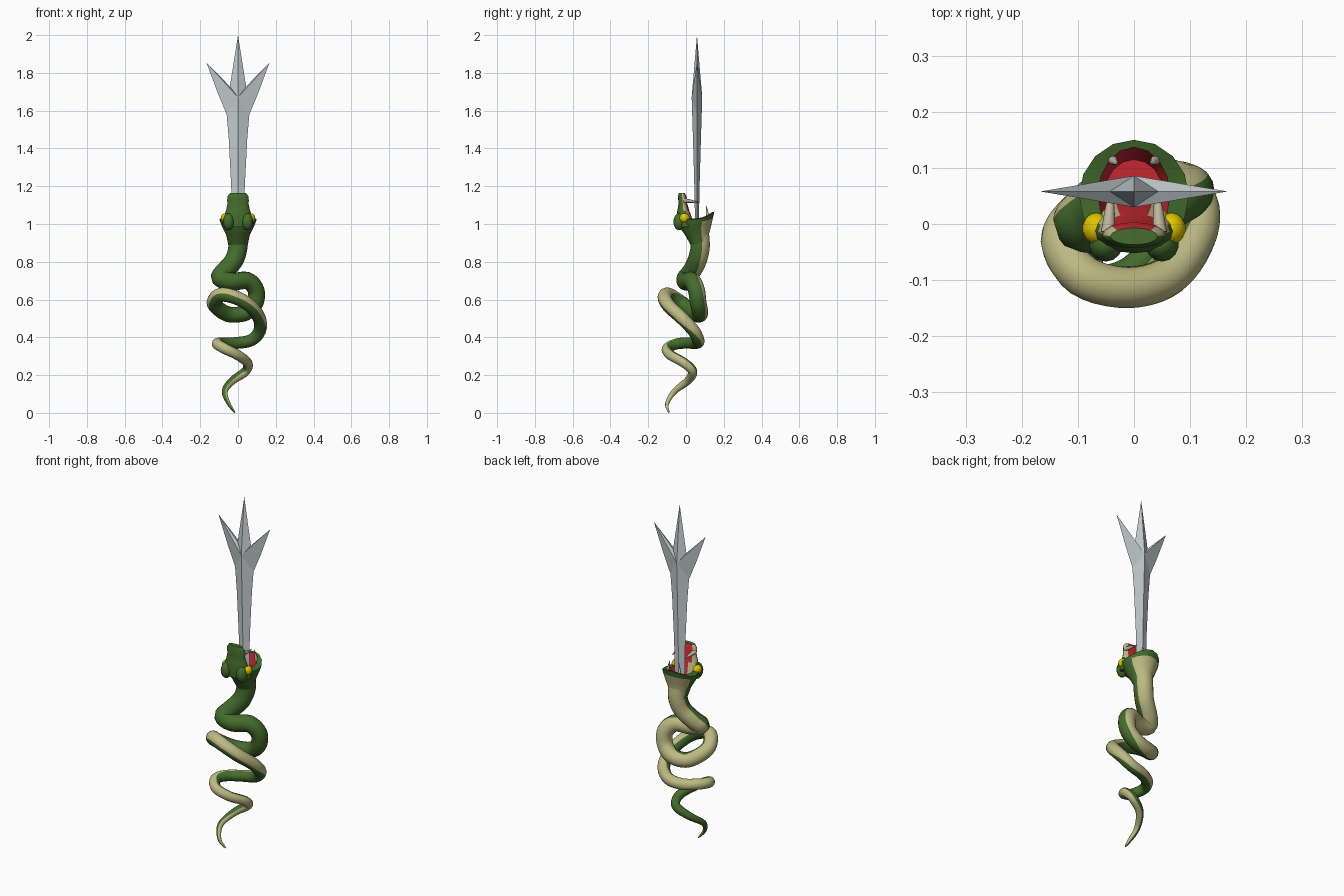
import bpy, bmesh, math
from mathutils import Vector

cube = bpy.data.objects.get("Cube")
if cube:
    bpy.data.objects.remove(cube, do_unlink=True)


def material(name, r, g, b):
    m = bpy.data.materials.new(name)
    m.use_nodes = True
    m.diffuse_color = (r, g, b, 1)
    bsdf = next(n for n in m.node_tree.nodes if n.type == 'BSDF_PRINCIPLED')
    bsdf.inputs["Base Color"].default_value = (r, g, b, 1)
    return m


green = material("scale green", .058, .15, .026)
cream = material("belly cream", .51, .49, .23)
red = material("mouth red", .55, .02, .03)
yellow = material("eye yellow", .75, .56, 0)
ivory = material("fang ivory", .55, .47, .36)
steel = material("blade steel", .56, .62, .63)


def finish(name, bm, mats, rule=None, angle=None):
    """Turn a bmesh into an object; rule(face) gives the material index."""
    bmesh.ops.remove_doubles(bm, verts=bm.verts, dist=1e-5)
    bmesh.ops.recalc_face_normals(bm, faces=bm.faces)
    bm.normal_update()
    if rule:
        for f in bm.faces:
            f.material_index = rule(f)
    me = bpy.data.meshes.new(name)
    bm.to_mesh(me)
    bm.free()
    for m in mats:
        me.materials.append(m)
    ob = bpy.data.objects.new(name, me)
    bpy.context.collection.objects.link(ob)
    if angle:
        bpy.ops.object.select_all(action='DESELECT')
        ob.select_set(True)
        bpy.context.view_layer.objects.active = ob
        bpy.ops.object.shade_smooth_by_angle(angle=math.radians(angle))
    return ob


def loft(rings, side_rule=None):
    """Skin a list of point rings, closing both ends."""
    bm = bmesh.new()
    vs = [[bm.verts.new(p) for p in ring] for ring in rings]
    n = len(vs[0])
    for a, b in zip(vs, vs[1:]):
        for j in range(n):
            k = (j + 1) % n
            f = bm.faces.new((a[j], a[k], b[k], b[j]))
            if side_rule:
                f.material_index = side_rule(j)
    bm.faces.new(vs[0])
    bm.faces.new(vs[-1])
    return bm


def spline(points, t):
    """Catmull-Rom point at parameter t."""
    i = min(int(t), len(points) - 2)
    f = t - i
    a, b, c, d = (Vector(points[max(0, min(k, len(points) - 1))]) for k in range(i - 1, i + 3))
    return (2 * b + (c - a) * f + (2 * a - 5 * b + 4 * c - d) * f ** 2
            + (3 * b - a - 3 * c + d) * f ** 3) / 2


# Coiled body: centre line in hundredths, and the way the belly faces at every second point
path = [(0, 7, 95), (0, 7.5, 88), (-2, 6, 81), (-7, 3, 75), (-9.5, 0, 71.5), (-3, 0, 69.5),
        (5, 3, 70), (9.5, 5.5, 65), (9, 6.5, 58), (4, 7.5, 53), (-4, 6, 52), (-9.5, 2, 54.5),
        (-12.7, -3, 58.5), (-9, -9.3, 62.5), (-1, -11.3, 61), (6.5, -9, 56.5), (11.3, -2, 50),
        (11.5, 4, 43.5), (7, 6.5, 38.5), (-1, 5.5, 37), (-8, 1, 37), (-11, -5, 36.5),
        (-7, -10, 34), (0, -8, 30.5), (5, -1, 26.5), (4, 3.5, 22), (-3, 1, 17),
        (-7, -6, 11.5), (-5, -10, 5), (-1.5, -9, 0)]
belly = [(0, 1, 0), (0, 1, 0), (-.2, .8, -.5), (-.3, .8, -.2), (-.6, .8, .4), (-.4, .8, -.2),
         (-.8, .3, .4), (.3, -.1, .8), (.8, .2, .5), (-.1, .9, .4), (-.7, .6, .4),
         (-.4, -.8, .4), (.8, -.5, -.3), (.7, -.2, -.6), (.9, .1, .4), (.9, .1, .4)]
SIDES, STEPS = 16, 5
last = len(path) - 1
rings = []
for s in range(last * STEPS + 1):
    t = s / STEPS
    u = t / last
    p = spline(path, t) / 100
    tangent = (spline(path, min(t + .1, last)) - spline(path, max(t - .1, 0))).normalized()
    k = int(t / 2)
    b = Vector(belly[k]).lerp(Vector(belly[k + 1]), t / 2 - k)
    b = (b - tangent * b.dot(tangent)).normalized()
    c = tangent.cross(b)
    r = (.052 - .033 * u) * min(1, (8 * (1 - u)) ** .6) + .001
    rings.append([p + r * (b * math.cos(a) + c * math.sin(a))
                  for a in (math.tau * (j + .5) / SIDES for j in range(SIDES))])
half = SIDES // 2
bm = loft(rings, lambda j: int(min(j + 1, SIDES - j - 1) < half / 2 - .5))
finish("coiled_body", bm, [green, cream], angle=60)


def oval(z, cy, rx, ry, lift=0):
    """Horizontal oval whose back can be lifted."""
    pts = []
    for j in range(SIDES):
        a = math.tau * j / SIDES
        x, y = math.cos(a), math.sin(a)
        pts.append((rx * x, cy + ry * y, z + lift * max(0, y) ** 2))
    return pts


# Skull and lower jaw, hollowed into a red throat
skull = [oval(.89, .074, .052, .05), oval(.94, .058, .062, .062), oval(.985, .048, .084, .084),
         oval(1.01, .05, .094, .092, .02), oval(1.025, .05, .098, .1, .04),
         oval(1.03, .052, .064, .085, .032), oval(.995, .055, .052, .06)]


def skull_colour(f):
    c = f.calc_center_median()
    if c.z > .99 and (c.x / .07) ** 2 + ((c.y - .05) / .08) ** 2 < 1:
        return 2
    return int(f.normal.y > .5 and c.z < 1.012)


finish("skull_and_lower_jaw", loft(skull), [green, cream, red], skull_colour, 50)

# Upper jaw, raised upright with a red palate and pale lips
upper = [oval(.985, -.002, .084, .045), oval(1.03, -.01, .078, .042), oval(1.07, -.014, .064, .032),
         oval(1.11, -.017, .055, .022), oval(1.145, -.02, .056, .023), oval(1.165, -.022, .042, .015)]


def palate_colour(f):
    if f.normal.y < .35 or len(f.verts) > 4:
        return 0
    return 2 if abs(f.calc_center_median().x) < .035 else 1


finish("upper_jaw", loft(upper), [green, cream, red], palate_colour, 50)


def ball(name, centre, size, mat):
    bm = bmesh.new()
    bmesh.ops.create_uvsphere(bm, u_segments=14, v_segments=8, radius=1)
    for v in bm.verts:
        v.co = Vector(centre) + Vector(a * b for a, b in zip(v.co, size))
    finish(name, bm, [mat], angle=60)


def fang(name, base, tip, radius):
    base, tip = Vector(base), Vector(tip)
    turn = (tip - base).to_track_quat('Z', 'Y')
    rings = []
    for h, w in ((0, 1), (.5, .65), (1, .05)):
        centre = base.lerp(tip, h)
        rings.append([centre + turn @ Vector((math.cos(a), math.sin(a), 0)) * radius * w
                      for a in (math.tau * j / 8 for j in range(8))])
    finish(name, loft(rings), [ivory], angle=60)


# Eyes, brows and fangs on both sides
for side, s in (("left", 1), ("right", -1)):
    ball(side + "_eye", (s * .067, -.008, 1.031), (.025, .028, .026), yellow)
    ball(side + "_brow", (s * .05, -.035, 1.012), (.03, .032, .045), green)
    fang(side + "_upper_fang", (s * .046, -.015, 1.125), (s * .04, .072, 1.115), .013)
    fang(side + "_lower_fang", (s * .04, .116, 1.03), (s * .03, .106, 1.1), .01)

# Three-pointed blade: half outline (x, z) and centre ridge (z, half thickness)
edge = [(.032, 1), (.036, 1.2), (.049, 1.45), (.06, 1.58), (.106, 1.69), (.167, 1.855),
        (.043, 1.728), (0, 2)]
ridge = [(1, .01), (1.2, .014), (1.45, .021), (1.67, .028)]
bm = bmesh.new()
for sx in (1, -1):
    for sy in (1, -1):
        rim = [Vector((sx * x, .058, z)) for x, z in edge]
        mid = [Vector((0, .058 + sy * d, z)) for z, d in ridge]
        faces = [(rim[i], rim[i + 1], mid[i + 1], mid[i]) for i in range(3)]
        faces += [(rim[i], rim[i + 1], mid[3]) for i in range(3, 7)]
        for f in faces:
            bm.faces.new([bm.verts.new(p) for p in f])
finish("blade", bm, [steel])
